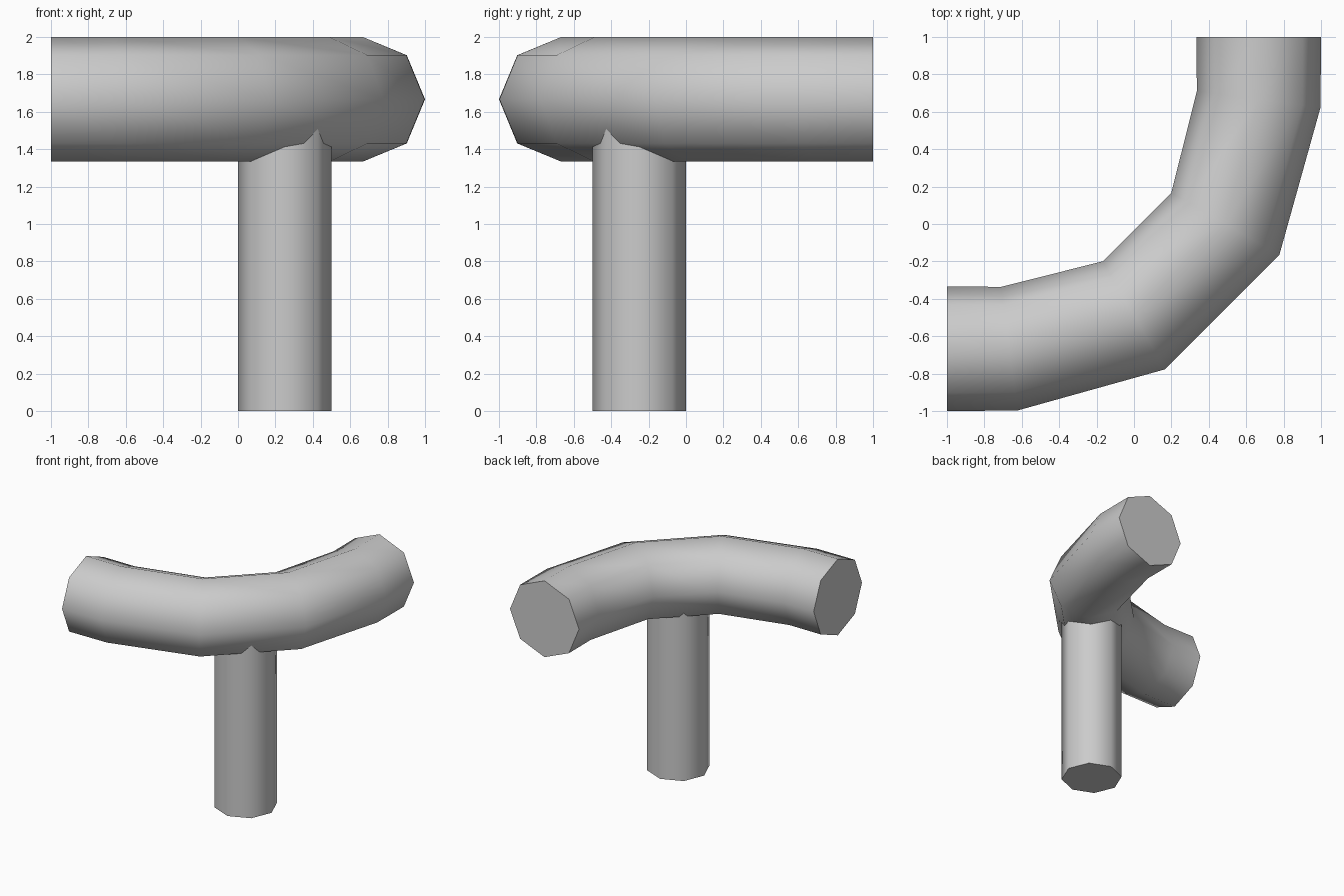
import bpy, bmesh, math
from mathutils import Vector

if "Cube" in bpy.data.objects:
    bpy.data.objects.remove(bpy.data.objects["Cube"])

SIDES = 8

grey = bpy.data.materials.new("plain grey")
grey.diffuse_color = (0.6, 0.6, 0.6, 1)
grey.use_nodes = True
grey.node_tree.nodes["Principled BSDF"].inputs["Base Color"].default_value = grey.diffuse_color


def tube(name, path, radius, reference):
    """Sweep a regular polygon along a path, mitring each joint, and cap the ends."""
    pts = [Vector(p) for p in path]
    bm = bmesh.new()
    rings = []
    for i, p in enumerate(pts):
        before = (p - pts[i - 1]).normalized() if i > 0 else Vector()
        after = (pts[i + 1] - p).normalized() if i < len(pts) - 1 else Vector()
        tangent = (before + after).normalized()
        u = Vector(reference)
        v = tangent.cross(u)
        angles = [2 * math.pi * k / SIDES for k in range(SIDES)]
        rings.append([bm.verts.new(p + radius * (u * math.cos(a) + v * math.sin(a)))
                      for a in angles])
    for r0, r1 in zip(rings, rings[1:]):
        for k in range(SIDES):
            n = (k + 1) % SIDES
            bm.faces.new((r0[k], r0[n], r1[n], r1[k]))
    bm.faces.new(rings[0])
    bm.faces.new(rings[-1])
    bmesh.ops.recalc_face_normals(bm, faces=bm.faces)
    mesh = bpy.data.meshes.new(name)
    bm.to_mesh(mesh)
    bm.free()
    mesh.materials.append(grey)
    obj = bpy.data.objects.new(name, mesh)
    bpy.context.collection.objects.link(obj)
    # round sides smooth, end caps sharp
    bpy.ops.object.select_all(action='DESELECT')
    obj.select_set(True)
    bpy.context.view_layer.objects.active = obj
    bpy.ops.object.shade_smooth_by_angle(angle=math.radians(60))
    return obj


# curved pipe: quarter-turn arc in three segments, with short straight ends
c, bend, height = 2 / 3, 4 / 3, 5 / 3
arc = [(-c + bend * math.cos(math.radians(a)), c + bend * math.sin(math.radians(a)), height)
       for a in (-90, -60, -30, 0)]
tube("curved_pipe", [(-1, -c, height)] + arc + [(c, 1, height)], 1 / 3, (0, 0, 1))

# upright post running into the middle of the bend
tube("support_post", [(0.25, -0.25, 0), (0.25, -0.25, height)], 0.25, (1, 0, 0))
